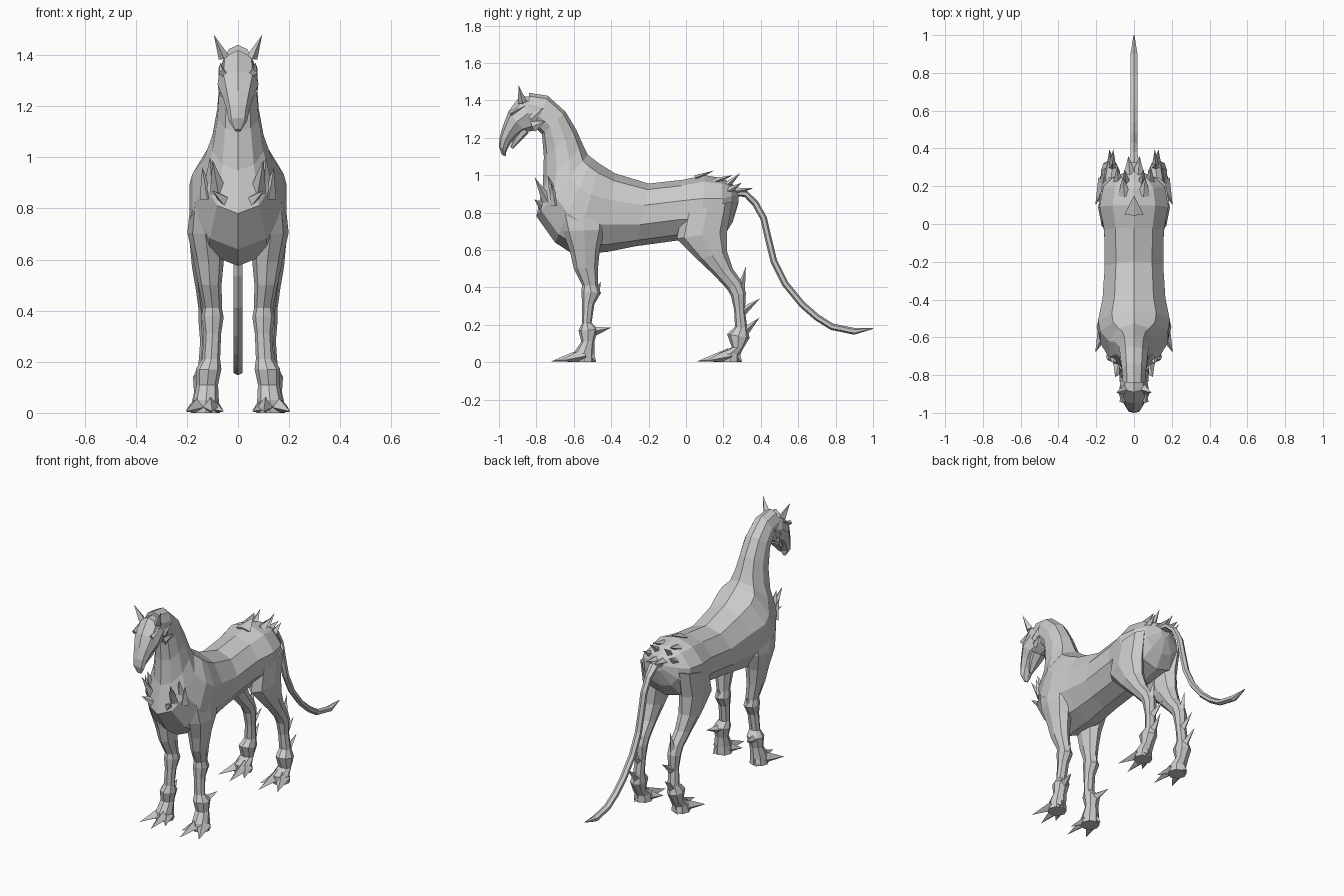
import bpy, bmesh, math
from mathutils import Vector


def finish(bm, name):
    for v in bm.verts:
        v.co.z = max(v.co.z, 0)
    bmesh.ops.recalc_face_normals(bm, faces=bm.faces)
    mesh = bpy.data.meshes.new(name)
    bm.to_mesh(mesh)
    bm.free()
    ob = bpy.data.objects.new(name, mesh)
    bpy.context.collection.objects.link(ob)
    return ob


def loft(name, sections, sides=8, mirror=1):
    """Section: y, z of one edge, y, z of the opposite edge, half width, centre x."""
    bm = bmesh.new()
    rings = []
    for y1, z1, y2, z2, w, *cx in sections:
        x = cx[0] if cx else 0
        a, b = Vector((x, y1, z1)), Vector((x, y2, z2))
        mid, half = (a + b) / 2, (b - a) / 2
        ring = []
        for i in range(sides):
            t = 2 * math.pi * i / sides
            p = mid + half * math.cos(t) + Vector((w * math.sin(t), 0, 0))
            ring.append(bm.verts.new((p.x * mirror, p.y, p.z)))
        rings.append(ring)
    for r, s in zip(rings, rings[1:]):
        for i in range(sides):
            j = (i + 1) % sides
            bm.faces.new((r[i], r[j], s[j], s[i]))
    bm.faces.new(rings[0])
    bm.faces.new(rings[-1])
    return finish(bm, name)


def spikes(name, items):
    """Mirrored pyramids: base centre, tip, half width, half thickness."""
    bm = bmesh.new()
    for base, tip, w, h in items:
        for m in ((1, -1) if abs(base[0]) + abs(tip[0]) > 0 else (1,)):
            b = Vector((base[0] * m, base[1], base[2]))
            t = Vector((tip[0] * m, tip[1], tip[2]))
            d = (t - b).normalized()
            u = d.cross(Vector((1, 0, 0))).normalized()
            s = d.cross(u)
            ring = [bm.verts.new(b + o) for o in (s * w, u * h, -s * w, -u * h)]
            apex = bm.verts.new(t)
            for i in range(4):
                bm.faces.new((ring[i], ring[(i + 1) % 4], apex))
            bm.faces.new(ring)
    return finish(bm, name)


# Trunk sweeping from the rump into the arched neck
loft("body_and_neck", [
    (.28, .85, .28, .92, .03), (.25, .75, .24, .96, .12),
    (.20, .67, .19, .985, .172), (.08, .64, .10, 1.0, .192),
    (-.05, .65, -.02, .975, .166), (-.27, .62, -.20, .955, .163),
    (-.42, .59, -.38, 1.01, .175), (-.60, .575, -.46, 1.06, .20),
    (-.70, .64, -.50, 1.09, .188), (-.80, .78, -.525, 1.11, .14),
    (-.765, .95, -.55, 1.16, .105), (-.76, 1.10, -.585, 1.24, .085),
    (-.77, 1.22, -.645, 1.34, .077), (-.80, 1.25, -.74, 1.425, .068),
    (-.84, 1.26, -.84, 1.44, .062)], 10)

# Head with open mouth
loft("head", [
    (-.77, 1.25, -.79, 1.42, .055), (-.80, 1.24, -.89, 1.42, .074),
    (-.86, 1.23, -.95, 1.34, .08), (-.90, 1.21, -.98, 1.26, .06),
    (-.935, 1.175, -.997, 1.20, .045), (-.96, 1.13, -1.0, 1.155, .036),
    (-.965, 1.10, -.985, 1.11, .012)])
loft("lower_jaw", [
    (-.84, 1.225, -.88, 1.26, .05), (-.89, 1.175, -.92, 1.20, .032),
    (-.925, 1.14, -.94, 1.15, .012)], 6)
spikes("ears", [((.055, -.875, 1.39), (.095, -.895, 1.48), .022, .025)])
spikes("cheek_fins", [
    ((.062, -.83, 1.30), (.075, -.76, 1.36), .015, .03),
    ((.062, -.82, 1.26), (.08, -.75, 1.29), .015, .03)])
spikes("brow_ridges", [((.06, -.94, 1.33), (.07, -.86, 1.37), .016, .015)])

# Legs
front = [
    (-.69, .82, -.42, .84, .06, .125), (-.66, .70, -.43, .71, .07, .128),
    (-.62, .59, -.46, .61, .06, .115), (-.60, .50, -.47, .51, .046, .11),
    (-.555, .41, -.47, .41, .037, .10), (-.56, .38, -.455, .37, .044, .10),
    (-.555, .31, -.49, .31, .034, .10), (-.555, .21, -.505, .21, .035, .105),
    (-.575, .17, -.47, .175, .05, .115), (-.56, .11, -.49, .11, .042, .12),
    (-.60, .05, -.49, .05, .05, .125), (-.60, 0, -.49, 0, .055, .125)]
hind = [
    (-.02, .80, .25, .86, .055, .13), (-.05, .66, .22, .70, .065, .125),
    (.06, .55, .22, .59, .055, .125), (.15, .465, .25, .50, .045, .12),
    (.22, .39, .30, .43, .04, .115), (.24, .355, .32, .37, .04, .115),
    (.257, .28, .315, .28, .033, .115), (.262, .19, .328, .18, .035, .12),
    (.22, .15, .34, .13, .048, .128), (.245, .08, .31, .08, .042, .13),
    (.18, .05, .29, .04, .05, .13), (.18, 0, .29, 0, .055, .13)]
for side, m in (("right", 1), ("left", -1)):
    loft("front_leg_" + side, front, 8, m)
    loft("hind_leg_" + side, hind, 8, m)

# Splayed clawed feet: long toe, outer toe, inner toe, heel
for name, y in (("front_claws", -.55), ("hind_claws", .23)):
    spikes(name, [
        ((.11, y, .03), (.10, y - .17, .005), .042, .045),
        ((.15, y, .03), (.205, y - .13, .005), .042, .04),
        ((.10, y, .025), (.055, y - .09, .005), .035, .035),
        ((.13, y + .03, .04), (.15, y + .07, 0), .04, .035)])

# Spurs on the backs of the legs
spikes("leg_spurs", [
    ((.12, -.49, .165), (.14, -.40, .185), .028, .025),
    ((.10, -.48, .38), (.10, -.455, .43), .02, .02),
    ((.115, .29, .38), (.115, .32, .51), .025, .025),
    ((.115, .30, .27), (.11, .395, .34), .022, .025),
    ((.12, .31, .16), (.13, .395, .24), .025, .025)])

# Chest collar and rump spikes
spikes("chest_spikes", [
    ((.075, -.74, .86), (.10, -.81, .99), .035, .03),
    ((.10, -.70, .88), (.11, -.74, 1.0), .035, .03),
    ((.04, -.75, .82), (.10, -.81, .87), .03, .035),
    ((.12, -.70, .84), (.14, -.72, .96), .03, .03)])
spikes("rump_spikes", [
    ((0, .05, .985), (0, .15, 1.025), .05, .015),
    ((.05, .15, .965), (.06, .25, 1.0), .035, .02),
    ((.04, .20, .93), (.05, .29, 1.01), .03, .025),
    ((.08, .20, .90), (.09, .30, .96), .035, .03),
    ((.02, .24, .91), (.03, .36, .93), .04, .025)])

# Tail: sections built across its centre line
path = [(.22, .91), (.32, .90), (.37, .85), (.415, .77), (.44, .66), (.47, .54),
        (.53, .42), (.62, .31), (.70, .24), (.78, .19), (.90, .165), (1.0, .18)]
tail = []
for i, (y, z) in enumerate(path):
    a, b = path[max(i - 1, 0)], path[min(i + 1, len(path) - 1)]
    dy, dz = b[0] - a[0], b[1] - a[1]
    k = (.002 if i == len(path) - 1 else .018) / math.hypot(dy, dz)
    w = {0: .05, 1: .032, 11: .003}.get(i, .021)
    tail.append((y - dz * k, z + dy * k, y + dz * k, z - dy * k, w))
loft("tail", tail, 6)
